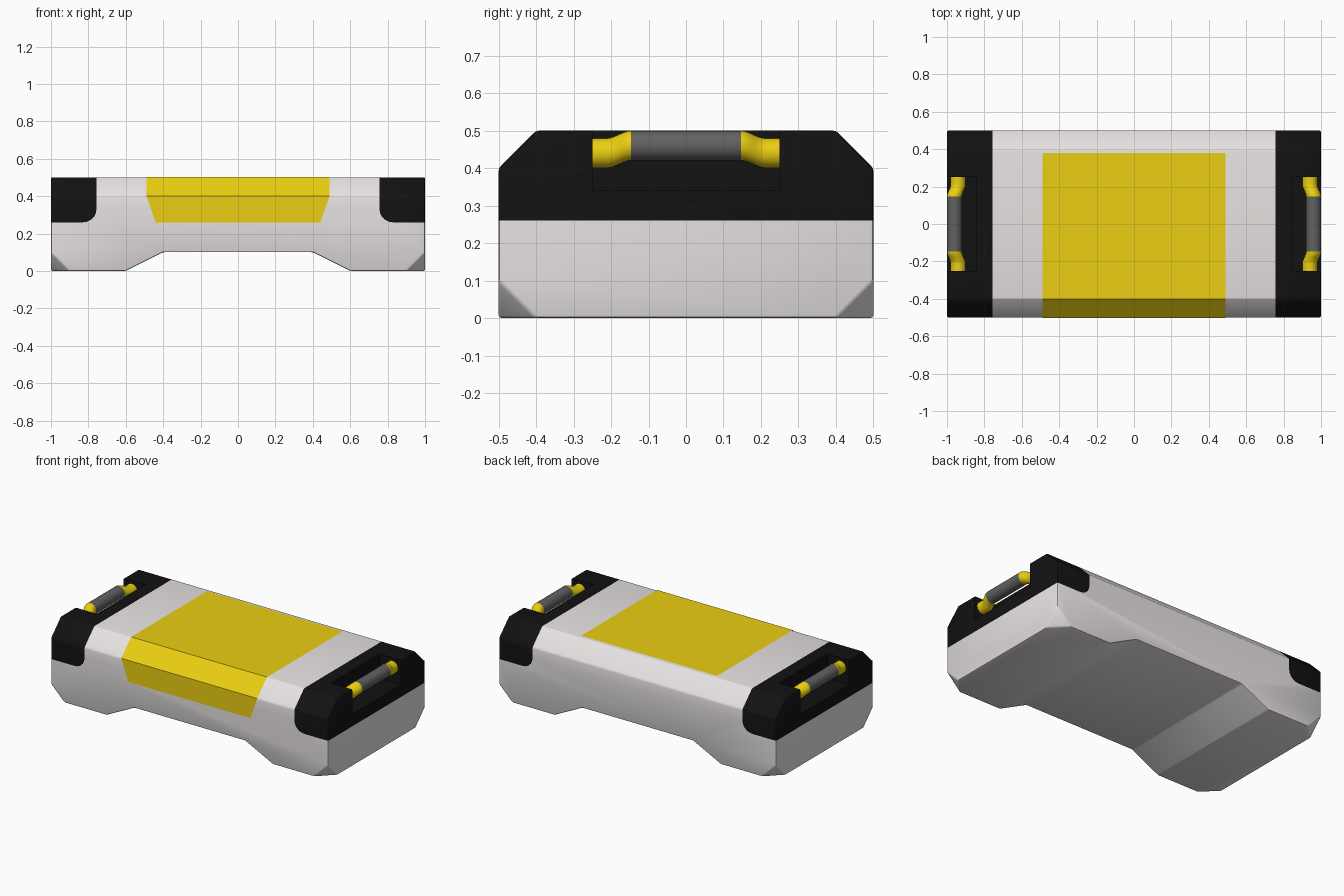
import bpy, bmesh
from math import sin, cos, pi, radians
from mathutils import Vector

if "Cube" in bpy.data.objects:
    bpy.data.objects.remove(bpy.data.objects["Cube"])


def material(name, rgb):
    m = bpy.data.materials.new(name)
    m.diffuse_color = (*rgb, 1)
    m.use_nodes = True
    m.node_tree.nodes["Principled BSDF"].inputs["Base Color"].default_value = m.diffuse_color
    return m


SHELL = material("light_grey", (0.80, 0.77, 0.76))
BLACK = material("black", (0.006, 0.006, 0.006))
YELLOW = material("yellow", (0.83, 0.62, 0.006))
GRIP = material("dark_grey", (0.12, 0.12, 0.12))


def add(name, bm, mat=None):
    bmesh.ops.recalc_face_normals(bm, faces=bm.faces[:])
    me = bpy.data.meshes.new(name)
    bm.to_mesh(me)
    bm.free()
    ob = bpy.data.objects.new(name, me)
    bpy.context.collection.objects.link(ob)
    if mat:
        me.materials.append(mat)
    return ob


def prism(profile, half):
    """Extrude an x-z outline along y from -half to half."""
    bm = bmesh.new()
    face = bm.faces.new([bm.verts.new((x, -half, z)) for x, z in profile])
    ext = bmesh.ops.extrude_face_region(bm, geom=[face])["geom"]
    bmesh.ops.translate(bm, vec=(0, 2 * half, 0),
                        verts=[v for v in ext if isinstance(v, bmesh.types.BMVert)])
    bmesh.ops.recalc_face_normals(bm, faces=bm.faces[:])
    return bm


def slice_off(bm, co, no):
    cut = bmesh.ops.bisect_plane(bm, geom=bm.verts[:] + bm.edges[:] + bm.faces[:],
                                 plane_co=co, plane_no=no, clear_outer=True)["geom_cut"]
    bmesh.ops.edgeloop_fill(bm, edges=[e for e in cut if isinstance(e, bmesh.types.BMEdge)])


def hull():
    """Chamfered case outline shared by the shell and the end caps."""
    side = [(0.4, 0.1), (0.6, 0), (1, 0), (1, 0.5)]
    bm = prism(side + [(-x, z) for x, z in reversed(side)], 0.5)
    for s in (-1, 1):
        slice_off(bm, (0, 0.45 * s, 0.45), Vector((0, s, 1)).normalized())
        for t in (-1, 1):
            slice_off(bm, (0.9 * s, 0.5 * t, 0), Vector((s, t, -1)).normalized())
    bmesh.ops.recalc_face_normals(bm, faces=bm.faces[:])
    bmesh.ops.bevel(bm, geom=bm.edges[:], offset=0.008, segments=2,
                    profile=0.5, affect='EDGES')
    return bm


def boolean(ob, cutter, op):
    mod = ob.modifiers.new(op.lower(), 'BOOLEAN')
    mod.operation, mod.object, mod.solver = op, cutter, 'EXACT'
    cutter.hide_render = True


def bake(ob):
    dg = bpy.context.evaluated_depsgraph_get()
    me = bpy.data.meshes.new_from_object(ob.evaluated_get(dg))
    ob.modifiers.clear()
    ob.data = me


def smooth(ob, angle=35):
    ob.data.shade_smooth()
    ob.data.set_sharp_from_angle(angle=radians(angle))


def tube(name, path, mat, r=0.04, n=24):
    """Sweep a circle along y through (y, x, z) points."""
    bm = bmesh.new()
    rings = [[bm.verts.new((x + r * cos(2 * pi * i / n), y, z + r * sin(2 * pi * i / n)))
              for i in range(n)] for y, x, z in path]
    for a, b in zip(rings, rings[1:]):
        for i in range(n):
            j = (i + 1) % n
            bm.faces.new((a[i], a[j], b[j], b[i]))
    bm.faces.new(rings[0])
    bm.faces.new(rings[-1])
    ob = add(name, bm, mat)
    smooth(ob, 40)
    return ob


shell = add("case_shell", hull(), SHELL)
helpers, caps = [], []

for s, tag in ((-1, "left"), (1, "right")):
    # End cap: region of the hull with a rounded lower inner corner
    R = 0.07
    arc = [(0.757 + R - R * cos(a), 0.26 + R - R * sin(a))
           for a in [pi / 2 * i / 5 for i in range(6)]]
    outline = [(s * x, z) for x, z in [(0.757, 0.6)] + arc + [(1.1, 0.26), (1.1, 0.6)]]
    block = add("cap_cutter_" + tag, prism(outline, 0.7), BLACK)
    cap = add("end_cap_" + tag, hull(), BLACK)
    boolean(cap, block, 'INTERSECT')
    boolean(shell, block, 'DIFFERENCE')
    # Handle recess, open to the top and the end
    notch = [(s * x, z) for x, z in ((0.845, 0.34), (1.1, 0.34), (1.1, 0.6), (0.845, 0.6))]
    recess = add("recess_cutter_" + tag, prism(notch, 0.25), BLACK)
    boolean(cap, recess, 'DIFFERENCE')
    helpers += [block, recess]
    caps.append(cap)

    # Handle: straight grip between two S-shaped mounts
    tube("handle_grip_" + tag, [(-0.147, s * 0.96, 0.46), (0.147, s * 0.96, 0.46)], GRIP)
    for t, end in ((-1, "front"), (1, "back")):
        path = []
        for i in range(9):
            k = i / 8
            k = k * k * (3 - 2 * k)
            path.append((t * (0.147 + 0.065 * i / 8), s * (0.96 - 0.02 * k), 0.46 - 0.02 * k))
        path.append((t * 0.25, s * 0.94, 0.44))
        tube(f"handle_mount_{tag}_{end}", path, YELLOW)

for ob in [shell] + caps:
    bake(ob)
    smooth(ob)
for ob in helpers:
    bpy.data.objects.remove(ob)

# Yellow panel wrapping the top, front chamfer and upper front face
e = 0.002
strip = [(0.49, 0.38, 0.5 + e), (0.49, -0.4 - e / 2, 0.5 + e),
         (0.49, -0.5 - e, 0.4 + e / 2), (0.44, -0.5 - e, 0.26)]
bm = bmesh.new()
rows = [(bm.verts.new((-x, y, z)), bm.verts.new((x, y, z))) for x, y, z in strip]
for a, b in zip(rows, rows[1:]):
    bm.faces.new((a[0], b[0], b[1], a[1]))
panel = add("yellow_panel", bm, YELLOW)
if panel.data.polygons[0].normal.z < 0:
    panel.data.flip_normals()
